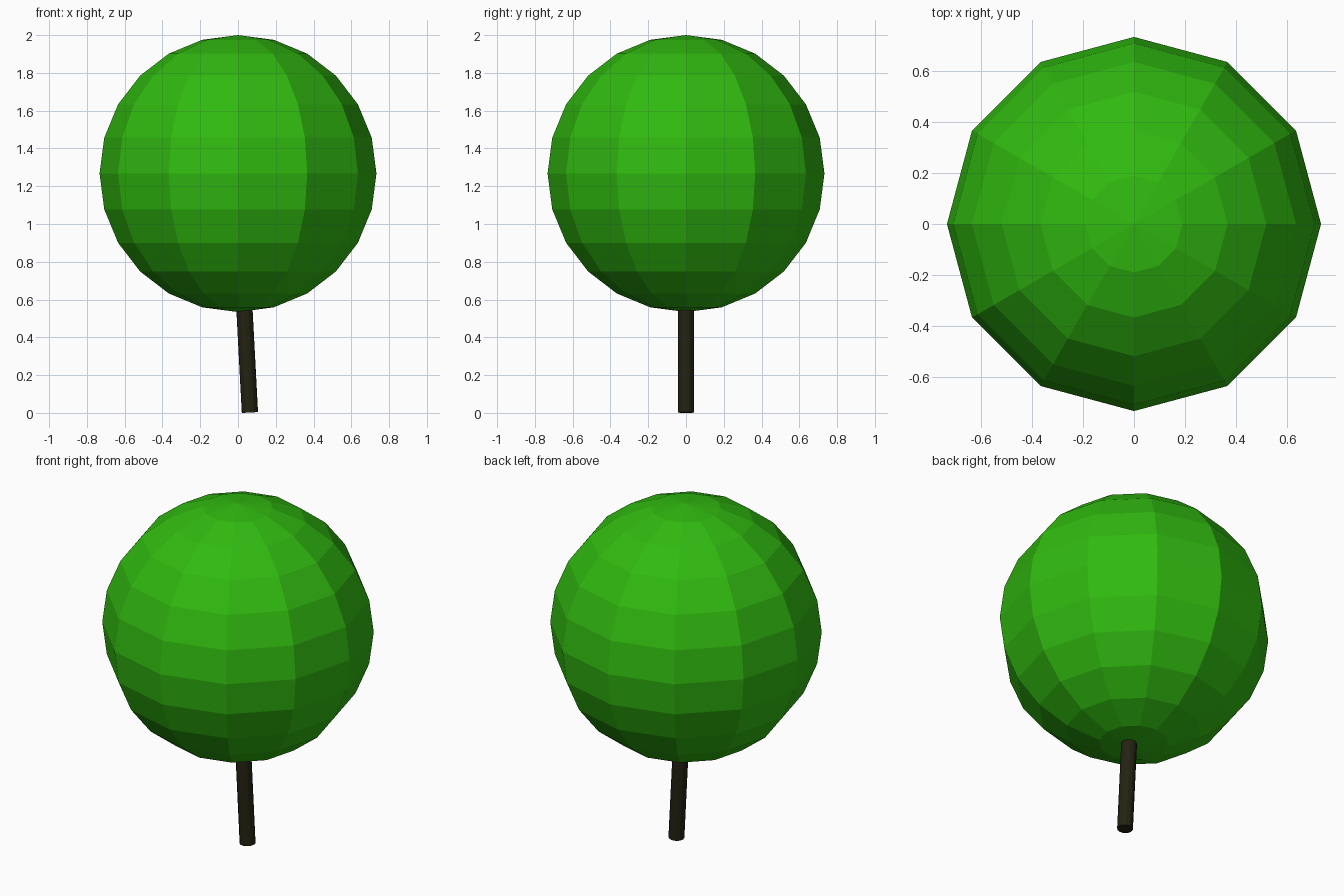
import bpy
from mathutils import Vector

if "Cube" in bpy.data.objects:
    bpy.data.objects.remove(bpy.data.objects["Cube"])


def material(name, rgb):
    m = bpy.data.materials.new(name)
    m.diffuse_color = (*rgb, 1)
    m.use_nodes = True
    m.node_tree.nodes["Principled BSDF"].inputs["Base Color"].default_value = m.diffuse_color
    return m


# Round leafy crown: 12 x 12 faceted sphere with a vertex on the x axis
bpy.ops.mesh.primitive_uv_sphere_add(segments=12, ring_count=12, radius=0.733,
                                     location=(0, 0, 1.267))
crown = bpy.context.object
crown.name = "crown"
crown.data.materials.append(material("leaf green", (0.03, 0.49, 0.005)))

# Thin trunk leaning slightly to -x, its top hidden in the crown
base, top = Vector((0.063, 0, 0.002)), Vector((0.013, 0, 0.95))
axis = top - base
bpy.ops.mesh.primitive_cylinder_add(vertices=12, radius=0.043, depth=axis.length,
                                    location=(base + top) / 2,
                                    rotation=axis.to_track_quat('Z', 'Y').to_euler())
trunk = bpy.context.object
trunk.name = "trunk"
trunk.data.materials.append(material("dark bark", (0.018, 0.016, 0.006)))
